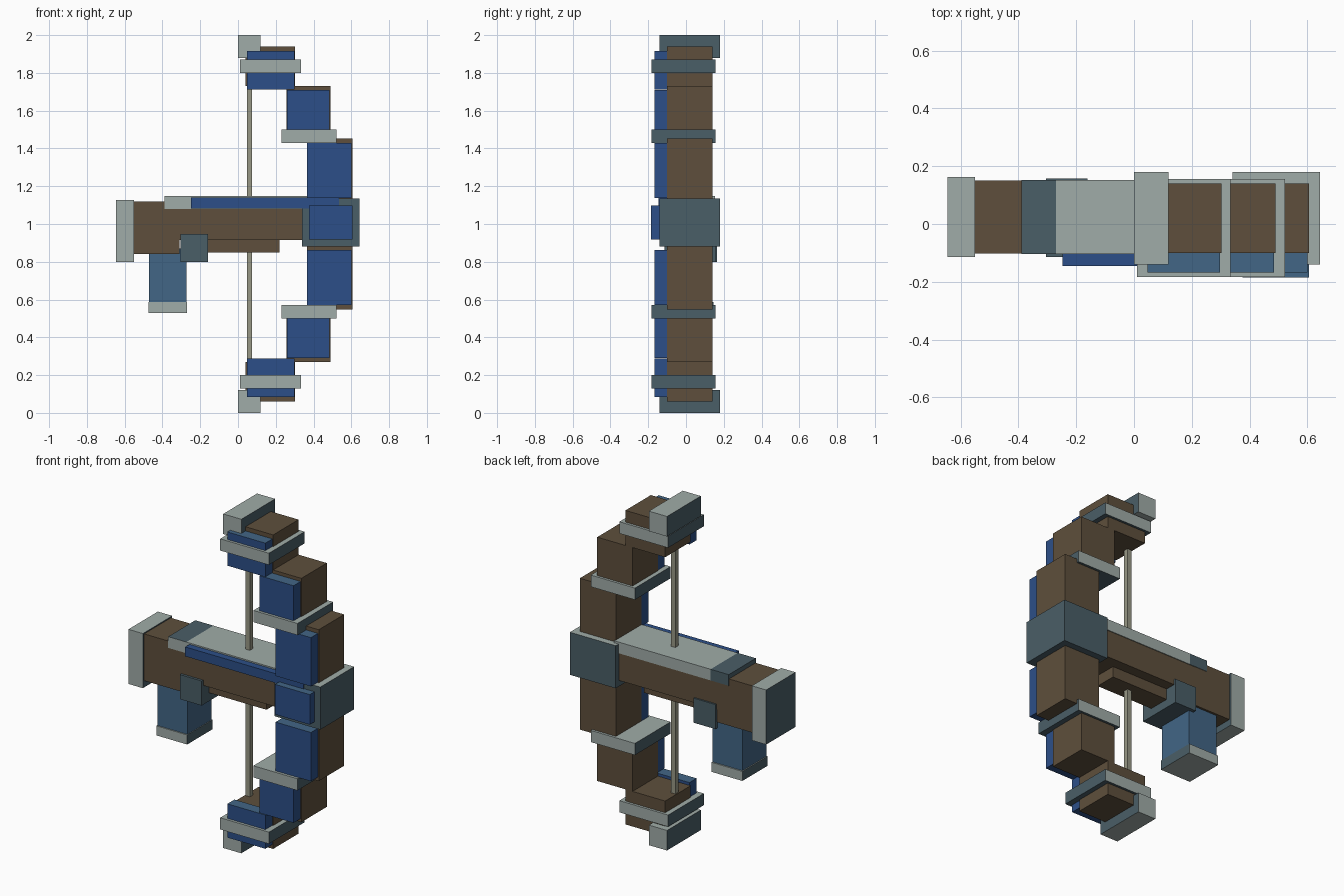
import bpy

if "Cube" in bpy.data.objects:
    bpy.data.objects.remove(bpy.data.objects["Cube"], do_unlink=True)


def material(name, rgb):
    # sRGB 0-255 to linear
    lin = [(c / 255 / 12.92) if c < 10 else ((c / 255 + 0.055) / 1.055) ** 2.4 for c in rgb]
    m = bpy.data.materials.new(name)
    m.use_nodes = True
    m.diffuse_color = (*lin, 1)
    m.node_tree.nodes["Principled BSDF"].inputs["Base Color"].default_value = (*lin, 1)
    return m


WOOD = material("brown wood", (94, 79, 60))
BLUE = material("deep blue", (44, 79, 136))
STEEL = material("steel blue", (66, 102, 134))
LIGHT = material("light grey metal", (160, 172, 168))
DARK = material("dark slate metal", (74, 94, 103))
CORD = material("pale cord", (152, 152, 134))


def box(name, x, y, z, mat, special=None):
    """Box from (min, max) ranges; special maps face directions to other materials."""
    bpy.ops.mesh.primitive_cube_add(size=1)
    ob = bpy.context.object
    ob.name = ob.data.name = name
    for v in ob.data.vertices:
        v.co = [r[0] if c < 0 else r[1] for c, r in zip(v.co, (x, y, z))]
    ob.data.materials.append(mat)
    for directions, other in (special or {}).items():
        ob.data.materials.append(other)
        for p in ob.data.polygons:
            axis = max(range(3), key=lambda i: abs(p.normal[i]))
            key = ("+" if p.normal[axis] > 0 else "-") + "xyz"[axis]
            if key in directions.split():
                p.material_index = len(ob.data.materials) - 1
    return ob


PLATE = {"+z": STEEL}
ENDS = {"+x -x": DARK}
BAND = {"+x -x -z": DARK}
WOOD_Y, PLATE_Y, BAND_Y = (-0.10, 0.14), (-0.167, -0.10), (-0.183, 0.155)

# Bow limbs: the upper one, then its reflection about z = 1
limb = [
    ("tip_cap", (0, 0.12), (-0.14, 0.18), (1.88, 2.0), LIGHT, ENDS),
    ("outer_limb", (0.04, 0.303), WOOD_Y, (1.73, 1.94), WOOD, None),
    ("outer_plate", (0.047, 0.298), PLATE_Y, (1.713, 1.915), BLUE, PLATE),
    ("outer_band", (0.01, 0.333), BAND_Y, (1.80, 1.87), LIGHT, BAND),
    ("middle_limb", (0.256, 0.49), WOOD_Y, (1.44, 1.73), WOOD, None),
    ("middle_plate", (0.26, 0.485), PLATE_Y, (1.47, 1.71), BLUE, PLATE),
    ("middle_band", (0.23, 0.522), BAND_Y, (1.43, 1.50), LIGHT, BAND),
    ("inner_limb", (0.366, 0.605), WOOD_Y, (1.0, 1.453), WOOD, None),
    ("inner_plate", (0.366, 0.60), PLATE_Y, (1.138, 1.43), BLUE, PLATE),
]
for name, x, y, z, mat, special in limb:
    box("upper_" + name, x, y, z, mat, special)
    box("lower_" + name, x, y, (2 - z[1], 2 - z[0]), mat, special)

# Bow string
box("bow_string", (0.047, 0.075), (0.006, 0.034), (0.25, 1.75), CORD)

# Centre joint
box("centre_bracket", (0.34, 0.643), (-0.14, 0.18), (0.88, 1.135), DARK, {"+z": LIGHT})
box("centre_plate", (0.375, 0.605), (-0.185, -0.13), (0.917, 1.097), BLUE, PLATE)

# Stock
box("butt_cap", (-0.645, -0.55), (-0.115, 0.163), (0.80, 1.127), LIGHT, ENDS)
box("butt_stock", (-0.56, -0.31), (-0.102, 0.15), (0.84, 1.12), WOOD)
box("main_stock", (-0.32, 0.36), (-0.10, 0.148), (0.915, 1.085), WOOD)
box("under_stock", (-0.25, 0.22), (-0.045, 0.085), (0.85, 0.93), WOOD)

# Top rail with side stripe
box("rear_rail", (-0.39, -0.27), (-0.104, 0.153), (1.08, 1.147), LIGHT, {"+y -x +z": DARK})
box("front_rail", (-0.27, 0.37), (-0.104, 0.153), (1.08, 1.147), LIGHT)
box("rail_stripe", (-0.248, 0.535), (-0.145, -0.10), (1.083, 1.139), BLUE)

# Grip
box("grip", (-0.47, -0.273), (-0.088, 0.137), (0.57, 0.87), STEEL)
box("grip_base", (-0.475, -0.27), (-0.095, 0.145), (0.53, 0.587), LIGHT, ENDS)
box("grip_guard", (-0.305, -0.16), (-0.115, 0.158), (0.80, 0.947), DARK)
